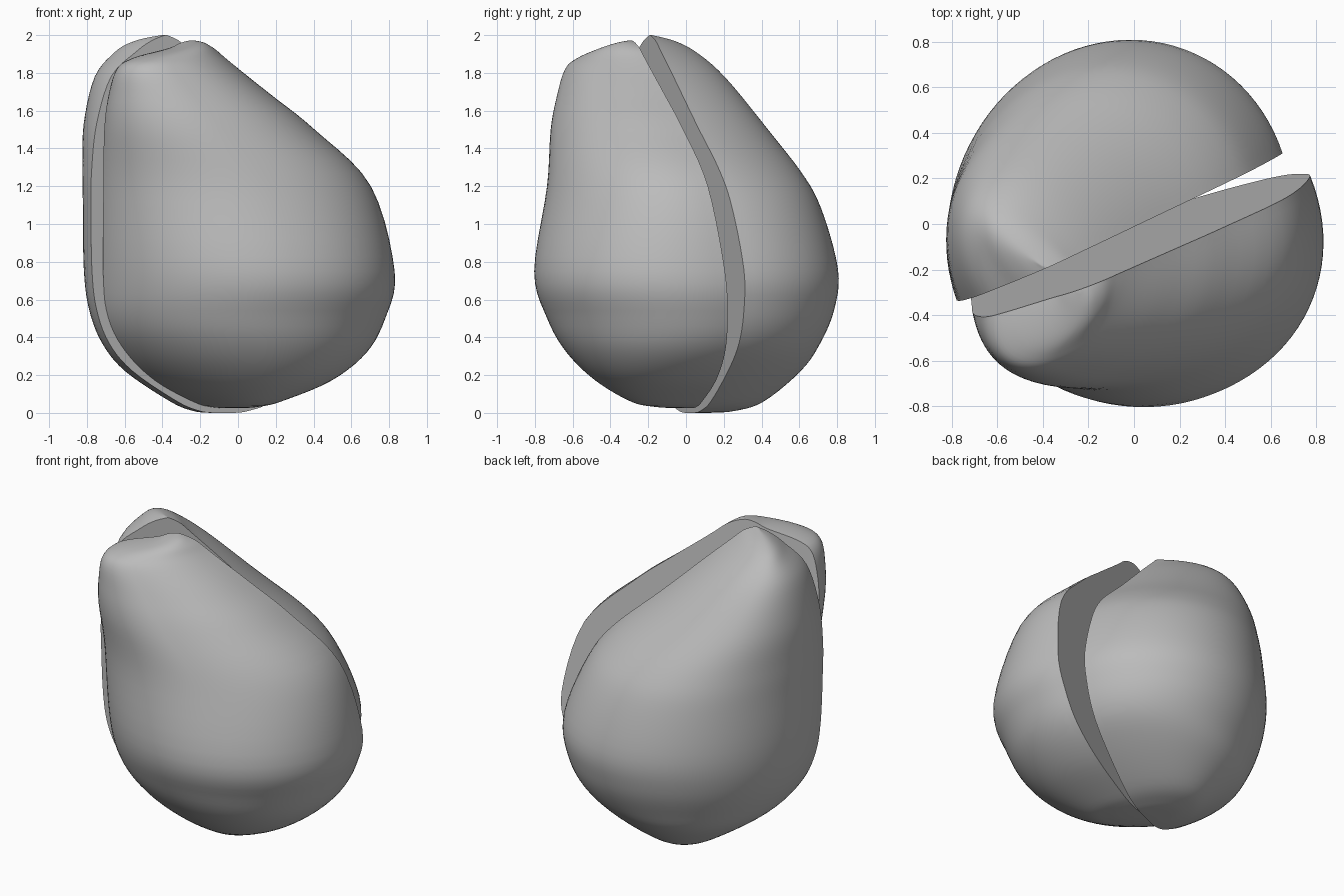
import bpy, bmesh, math

if "Cube" in bpy.data.objects:
    bpy.data.objects.remove(bpy.data.objects["Cube"])

# One matte grey for the whole fruit
grey = bpy.data.materials.new("grey")
grey.diffuse_color = (0.5, 0.5, 0.5, 1)
grey.use_nodes = True
grey.node_tree.nodes["Principled BSDF"].inputs["Base Color"].default_value = grey.diffuse_color

# Horizontal frame of the cut: u runs along it, d runs across it (towards the back)
CU, SU = 0.916, 0.401


def smooth_rows(rows, steps=5):
    """Catmull-Rom interpolation between the section rows."""
    out = []
    for i in range(len(rows) - 1):
        a, b, c, d = (rows[max(i - 1, 0)], rows[i], rows[i + 1],
                      rows[min(i + 2, len(rows) - 1)])
        for s in range(steps):
            t = s / steps
            out.append([0.5 * (2 * q + (r - p) * t + (2 * p - 5 * q + 4 * r - w) * t * t
                               + (3 * q - p - 3 * r + w) * t ** 3)
                        for p, q, r, w in zip(a, b, c, d)])
    out.append(list(rows[-1]))
    return out


def pear_half(name, rows, plane, side, n=48):
    """Loft half-ellipse sections (z, left rim, right rim, depth, skew) off a cut plane."""
    bm = bmesh.new()
    rings = []
    for z, left, right, depth, skew in smooth_rows(rows):
        mid, rad = (left + right) / 2, (right - left) / 2
        ring = []
        for k in range(n + 1):
            a = math.pi * k / n
            c, s = math.cos(a), max(math.sin(a), 0)
            # the right shoulder is fuller where the neck leans left
            if c > 0:
                p = 1 + 1.5 * min(skew, 0)
                c, s = c ** p, s ** p
            u0 = mid + rad * c
            u = u0 + skew * s
            d = plane(u0, z) + side * depth * s
            ring.append(bm.verts.new((CU * u - SU * d, SU * u + CU * d, max(z, 0))))
        rings.append(ring)
    # rounded skin
    for lo, hi in zip(rings, rings[1:]):
        for k in range(n):
            bm.faces.new((lo[k], lo[k + 1], hi[k + 1], hi[k]))
    # small closing faces at top and bottom
    bm.faces.new(rings[0])
    bm.faces.new(rings[-1])
    # flat cut face, as strips between the two rims
    for lo, hi in zip(rings, rings[1:]):
        bm.faces.new((lo[0], hi[0], hi[-1], lo[-1]))
    bmesh.ops.recalc_face_normals(bm, faces=bm.faces[:])
    mesh = bpy.data.meshes.new(name)
    bm.to_mesh(mesh)
    bm.free()
    mesh.materials.append(grey)
    obj = bpy.data.objects.new(name, mesh)
    bpy.context.collection.objects.link(obj)
    bpy.ops.object.select_all(action='DESELECT')
    obj.select_set(True)
    bpy.context.view_layer.objects.active = obj
    bpy.ops.object.shade_smooth_by_angle(angle=math.radians(40))
    return obj


# Back half: almost upright cut
back_rows = [
    (0, -.12, 0, .10, 0), (.01, -.20, .08, .25, 0), (.06, -.33, .22, .40, .02),
    (.22, -.59, .46, .59, .04), (.37, -.73, .62, .68, .06), (.55, -.805, .70, .755, .07),
    (.76, -.835, .715, .785, .07), (1.08, -.845, .59, .74, .06), (1.28, -.845, .44, .68, .03),
    (1.53, -.82, .15, .57, -.03), (1.78, -.74, -.13, .43, -.07), (1.91, -.60, -.28, .30, -.10),
    (1.97, -.51, -.35, .17, -.08), (2.0, -.43, -.42, .02, -.02)]
pear_half("back_half", back_rows, lambda u, z: .02 - .036 * (z - .8), 1)

# Front half: tipped forward so that the gap opens towards the top
front_rows = [
    (.025, -.05, .02, .08, 0), (.032, -.14, .09, .20, .01), (.06, -.24, .19, .34, .03),
    (.17, -.46, .45, .53, .05), (.32, -.63, .65, .66, .02), (.50, -.735, .75, .73, -.01),
    (.75, -.775, .79, .765, -.03), (1.20, -.795, .66, .60, -.05), (1.50, -.805, .355, .47, -.12),
    (1.68, -.79, .12, .375, -.14), (1.82, -.75, -.07, .29, -.15), (1.88, -.66, -.15, .23, -.12),
    (1.93, -.47, -.215, .155, -.06), (1.96, -.40, -.28, .08, 0), (1.972, -.35, -.33, .01, 0)]
pear_half("front_half", front_rows,
          lambda u, z: -.06 - .084 * u - .116 * (z - .8), -1)
